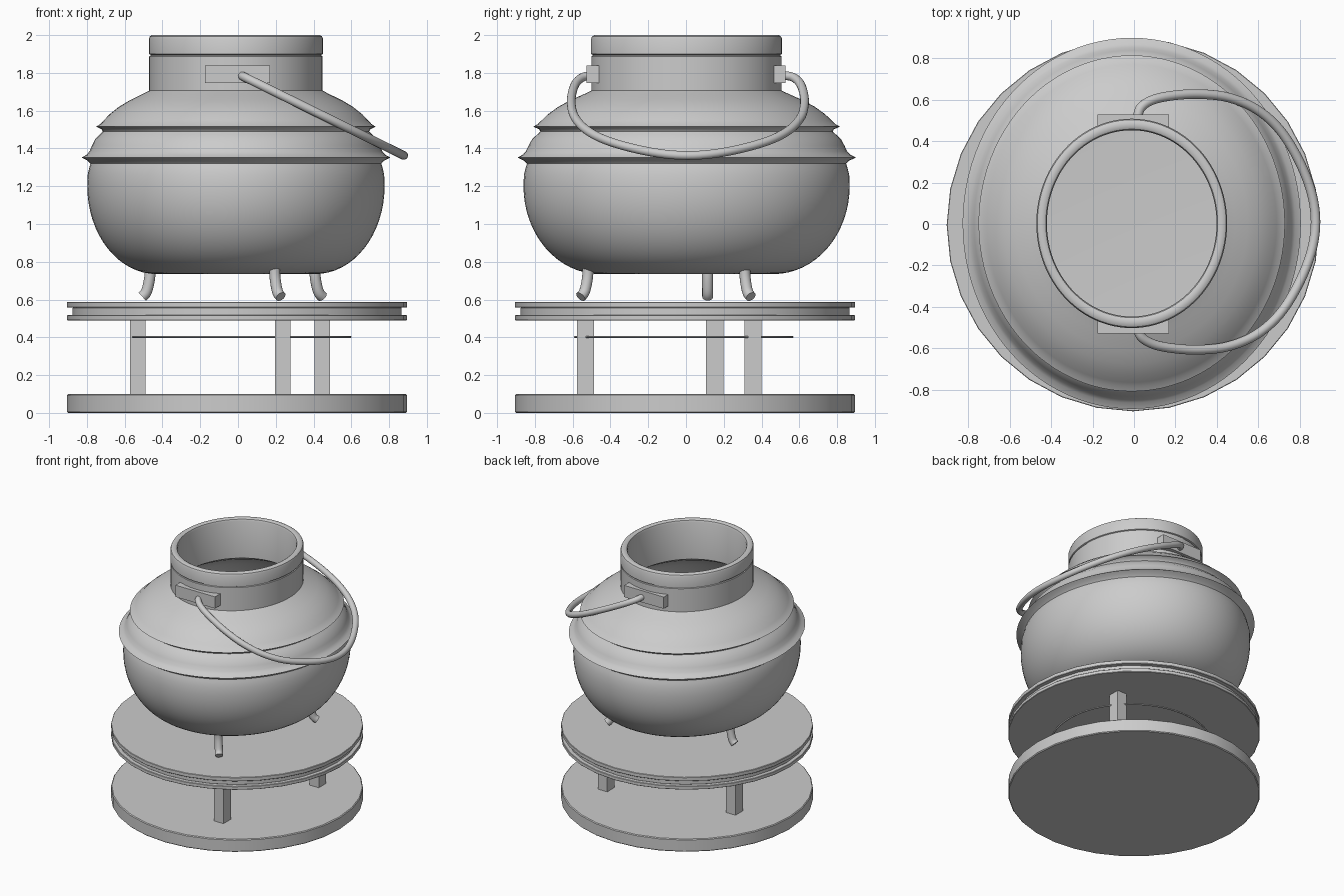
import bpy, bmesh, math
from mathutils import Vector

if "Cube" in bpy.data.objects:
    bpy.data.objects.remove(bpy.data.objects["Cube"])


def finish(name, bm, angle=35):
    bmesh.ops.recalc_face_normals(bm, faces=bm.faces)
    me = bpy.data.meshes.new(name)
    bm.to_mesh(me)
    bm.free()
    ob = bpy.data.objects.new(name, me)
    bpy.context.collection.objects.link(ob)
    if angle:
        me.polygons.foreach_set("use_smooth", [True] * len(me.polygons))
        for e in bpy.context.selected_objects:
            e.select_set(False)
        ob.select_set(True)
        bpy.context.view_layer.objects.active = ob
        bpy.ops.object.shade_smooth_by_angle(angle=math.radians(angle))
    return ob


def lathe(name, profile, segs=64, sx=1.0, sy=1.0, cx=0.0, cy=0.0, angle=35):
    """Spin (radius, z) points round z; zero radius becomes a pole."""
    bm = bmesh.new()
    rings = []
    for r, z in profile:
        if r < 1e-5:
            rings.append([bm.verts.new((cx, cy, z))] * segs)
        else:
            rings.append([bm.verts.new((cx + r * sx * math.cos(2 * math.pi * i / segs),
                                        cy + r * sy * math.sin(2 * math.pi * i / segs), z))
                          for i in range(segs)])
    for a, b in zip(rings, rings[1:]):
        for i in range(segs):
            j = (i + 1) % segs
            quad = list(dict.fromkeys((a[i], a[j], b[j], b[i])))
            bm.faces.new(quad)
    return finish(name, bm, angle)


def box(name, centre, size):
    bm = bmesh.new()
    bmesh.ops.create_cube(bm, size=1)
    bmesh.ops.scale(bm, vec=size, verts=bm.verts)
    bmesh.ops.translate(bm, vec=centre, verts=bm.verts)
    return finish(name, bm, 0)


def smooth_path(pts, steps=5):
    """Catmull-Rom through the points."""
    p = [Vector(q) for q in pts]
    p = [2 * p[0] - p[1]] + p + [2 * p[-1] - p[-2]]
    out = []
    for a, b, c, d in zip(p, p[1:], p[2:], p[3:]):
        for k in range(steps):
            t = k / steps
            out.append(0.5 * (2 * b + (c - a) * t + (2 * a - 5 * b + 4 * c - d) * t * t
                              + (3 * b - a - 3 * c + d) * t ** 3))
    return out + [p[-2]]


def tube(name, pts, radius, up, sides=16):
    path = smooth_path(pts)
    bm = bmesh.new()
    rings = []
    for i, c in enumerate(path):
        t = (path[min(i + 1, len(path) - 1)] - path[max(i - 1, 0)]).normalized()
        u = t.cross(Vector(up)).normalized()
        v = t.cross(u)
        rings.append([bm.verts.new(c + radius * (u * math.cos(2 * math.pi * k / sides)
                                                 + v * math.sin(2 * math.pi * k / sides)))
                      for k in range(sides)])
    for a, b in zip(rings, rings[1:]):
        for k in range(sides):
            j = (k + 1) % sides
            bm.faces.new((a[k], a[j], b[j], b[k]))
    bm.faces.new(rings[0])
    bm.faces.new(rings[-1])
    return finish(name, bm, 40)


def disc(name, r, z0, z1, b=0.006):
    return lathe(name, [(0, z0), (r - b, z0), (r, z0 + b), (r, z1 - b), (r - b, z1), (0, z1)],
                 32, angle=30, cx=-0.005, cy=-0.005)


# Stand: base, three-layer grooved platform, posts and a thin tie ring
disc("base_disc", 0.9, 0, 0.1)
disc("platform_lower", 0.9, 0.49, 0.518, 0.003)
disc("platform_groove", 0.87, 0.518, 0.557, 0.001)
disc("platform_upper", 0.9, 0.557, 0.588, 0.003)
for i, (x, y) in enumerate([(-0.53, 0.153), (0.237, -0.532), (0.447, 0.355)]):
    box(f"post_{i + 1}", (x, y, 0.295), (0.082, 0.092, 0.39))
ring = [(0.575 + 0.006 * math.cos(a), 0.402 + 0.006 * math.sin(a))
        for a in [2 * math.pi * k / 8 for k in range(9)]]
lathe("tie_ring", ring, 64, cx=0.02, cy=-0.012, angle=60)

# Pot feet: short flared tubes
feet = [((-0.466, 0.115), (-0.507, 0.115)),
        ((0.195, -0.52), (0.226, -0.558)),
        ((0.408, 0.312), (0.447, 0.343))]
for i, ((ax, ay), (bx, by)) in enumerate(feet):
    dx, dy = bx - ax, by - ay
    pts = [(ax, ay, 0.8), (ax, ay, 0.73), (ax + dx * 0.25, ay + dy * 0.25, 0.67),
           (ax + dx * 0.55, ay + dy * 0.55, 0.635), (bx, by, 0.615)]
    tube(f"foot_{i + 1}", pts, 0.029, (-dy, dx, 0))

# Pot body: bowl, two sharp lips, shoulder, neck, then the hollow inside
arc = [math.pi / 2 * k / 16 for k in range(17)]
bowl = [(0.42 + 0.367 * math.cos(a), 1.2 - 0.465 * math.sin(a)) for a in reversed(arc)]
inner = [(0.40 + 0.337 * math.cos(a), 1.2 - 0.415 * math.sin(a)) for a in arc]
profile = [(0, 0.735)] + bowl + [
    (0.785, 1.26), (0.776, 1.30), (0.77, 1.32), (0.785, 1.335), (0.817, 1.352),
    (0.79, 1.367), (0.775, 1.385), (0.762, 1.415), (0.745, 1.45), (0.72, 1.475), (0.705, 1.49),
    (0.712, 1.502), (0.74, 1.515), (0.717, 1.53), (0.70, 1.548), (0.67, 1.58), (0.62, 1.62),
    (0.56, 1.656), (0.50, 1.685), (0.459, 1.706),
    (0.459, 1.888), (0.453, 1.891), (0.453, 1.896), (0.461, 1.9),
    (0.461, 1.98), (0.456, 1.993), (0.445, 2.0), (0.425, 2.0), (0.415, 1.994), (0.41, 1.98),
    (0.41, 1.69), (0.49, 1.64), (0.57, 1.595), (0.64, 1.53), (0.69, 1.44), (0.725, 1.32),
] + inner + [(0, 0.785)]
lathe("pot_body", profile, 96, sx=1.0, sy=1.097, cx=-0.011, cy=0.003, angle=35)

# Handle brackets on the front and back of the neck
for side, name in ((-1, "front_bracket"), (1, "back_bracket")):
    box(name, (-0.003, side * 0.493, 1.793), (0.345, 0.07, 0.092))

# Bail handle, tilted down to the right
half = [(0.015, 0.50), (0.035, 0.555), (0.1, 0.593), (0.21, 0.613), (0.33, 0.617), (0.46, 0.60),
        (0.59, 0.545), (0.70, 0.45), (0.79, 0.31), (0.855, 0.15)]
loop = half + [(0.877, 0)] + [(x, -y) for x, y in reversed(half)]
tube("bail_handle", [(x, y + 0.01, 1.785 - (x - 0.02) * 0.4925) for x, y in loop],
     0.023, (0.4925, 0, 1))
